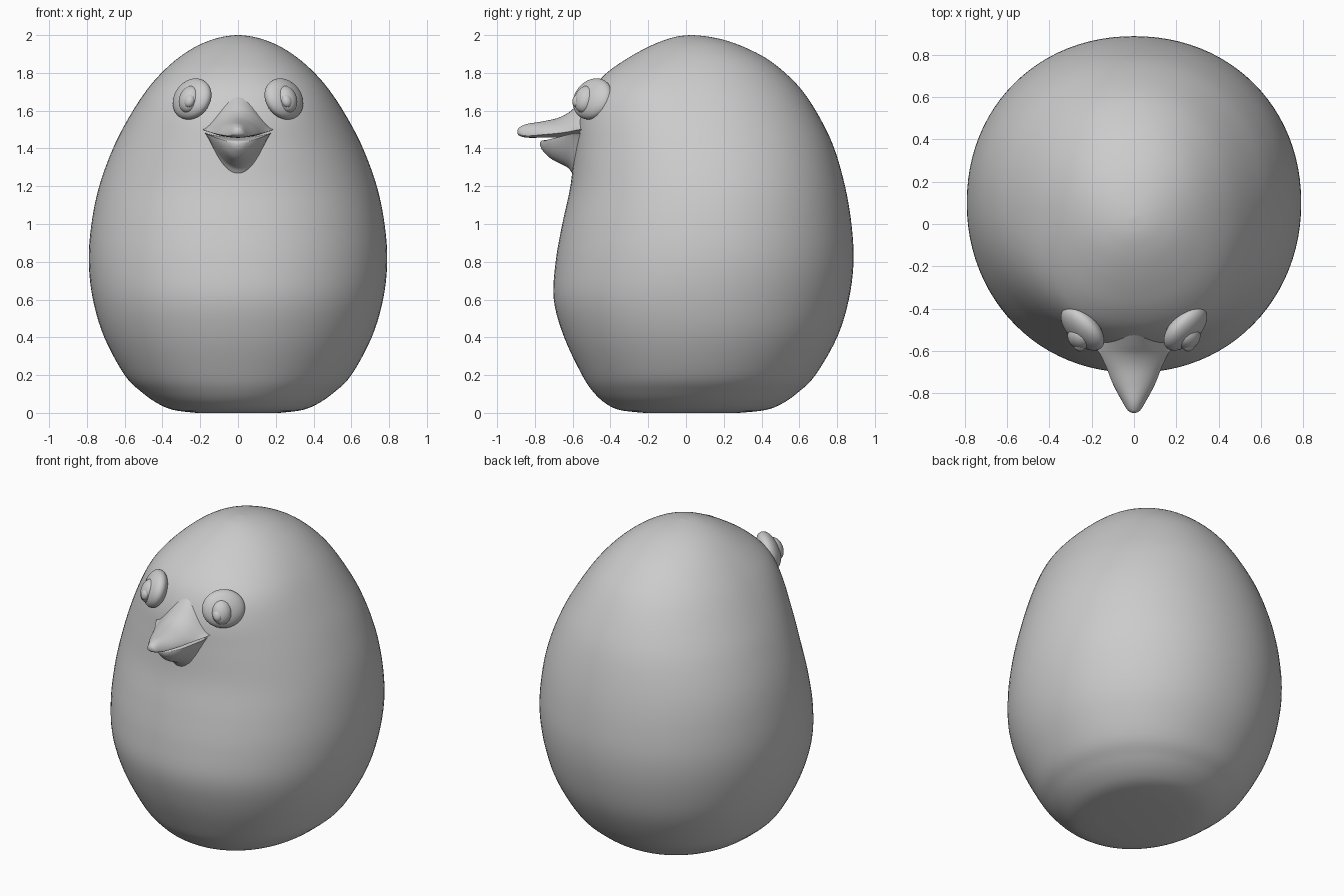
import bpy, bmesh, math
from mathutils import Vector

if "Cube" in bpy.data.objects:
    bpy.data.objects.remove(bpy.data.objects["Cube"])


def smooth_rows(rows, steps):
    """Catmull-Rom interpolation of a short table of section parameters."""
    out = []
    for i in range(len(rows) - 1):
        p0, p1 = rows[max(i - 1, 0)], rows[i]
        p2, p3 = rows[i + 1], rows[min(i + 2, len(rows) - 1)]
        for s in range(steps):
            t = s / steps
            out.append([0.5 * (2 * b + (c - a) * t + (2 * a - 5 * b + 4 * c - d) * t * t
                               + (3 * b - a - 3 * c + d) * t ** 3)
                        for a, b, c, d in zip(p0, p1, p2, p3)])
    out.append(list(rows[-1]))
    return out


def finish(ob, angle=60):
    bpy.ops.object.select_all(action='DESELECT')
    ob.select_set(True)
    bpy.context.view_layer.objects.active = ob
    bpy.ops.object.shade_smooth_by_angle(angle=math.radians(angle))


def loft(name, rings):
    """Skin closed rings of points and cap both ends."""
    bm = bmesh.new()
    loops = [[bm.verts.new(p) for p in ring] for ring in rings]
    n = len(loops[0])
    for a, b in zip(loops, loops[1:]):
        for i in range(n):
            j = (i + 1) % n
            bm.faces.new((a[i], a[j], b[j], b[i]))
    bm.faces.new(loops[0])
    bm.faces.new(loops[-1])
    bmesh.ops.recalc_face_normals(bm, faces=bm.faces)
    mesh = bpy.data.meshes.new(name)
    bm.to_mesh(mesh)
    bm.free()
    ob = bpy.data.objects.new(name, mesh)
    bpy.context.collection.objects.link(ob)
    finish(ob)


# Egg-shaped body: height, half width, front y, back y
body = [
    (0.00, 0.22, -0.22, 0.28), (0.015, 0.34, -0.35, 0.42), (0.05, 0.425, -0.425, 0.51),
    (0.11, 0.51, -0.49, 0.595), (0.20, 0.60, -0.55, 0.685), (0.40, 0.708, -0.645, 0.80),
    (0.60, 0.768, -0.70, 0.862), (0.80, 0.79, -0.69, 0.887), (1.00, 0.776, -0.655, 0.876),
    (1.20, 0.735, -0.612, 0.842), (1.40, 0.662, -0.59, 0.785), (1.56, 0.58, -0.57, 0.71),
    (1.70, 0.49, -0.51, 0.62), (1.80, 0.405, -0.42, 0.525), (1.88, 0.315, -0.305, 0.42),
    (1.94, 0.222, -0.195, 0.30), (1.975, 0.14, -0.11, 0.20), (1.993, 0.07, -0.045, 0.11),
    (2.00, 0.01, 0.02, 0.04)]
N = 96
rings = []
for z, w, f, b in smooth_rows(body, 5):
    c, d = (f + b) / 2, (b - f) / 2
    ring = []
    for i in range(N):
        a = 2 * math.pi * i / N
        # sections are slightly squarish, mostly across the face
        face = 0.22 * math.exp(-((z - 1.72) / 0.13) ** 2) if math.sin(a) < 0 else 0
        p = 2 / (2.08 + face)
        x = math.copysign(abs(math.cos(a)) ** p, math.cos(a))
        y = math.copysign(abs(math.sin(a)) ** p, math.sin(a))
        ring.append((w * x, c + d * y, max(z, 0)))
    rings.append(ring)
loft("body", rings)


# Beak halves: y, half width, mouth height, rise above, drop below, ridge sharpness
def beak(name, rows):
    rings = []
    for y, w, zm, up, down, sharp in smooth_rows(rows, 5):
        ring = []
        for i in range(48):
            t = 2 * math.pi * i / 48
            x, s = w * math.cos(t), math.sin(t)
            curl = 0.03 * (x / 0.17) ** 2       # mouth corners lift
            ring.append((x, y, zm + curl + (up if s > 0 else down) * s * abs(s) ** max(sharp, 0)))
        rings.append(ring)
    loft(name, rings)


beak("upper_beak", [
    (-0.892, 0.010, 1.488, 0.01, 0.01, 0), (-0.88, 0.030, 1.478, 0.035, 0.012, 0),
    (-0.84, 0.055, 1.465, 0.065, 0.008, 0.1), (-0.76, 0.098, 1.463, 0.080, 0.006, 0.3),
    (-0.68, 0.130, 1.463, 0.098, 0.006, 0.6), (-0.62, 0.158, 1.463, 0.128, 0.006, 1.2),
    (-0.57, 0.185, 1.463, 0.172, 0.006, 2.0), (-0.48, 0.21, 1.463, 0.25, 0.006, 2.5)])
beak("lower_beak", [
    (-0.772, 0.012, 1.425, 0.01, 0.01, 0), (-0.76, 0.045, 1.432, 0.010, 0.042, 0.1),
    (-0.72, 0.095, 1.439, 0.008, 0.090, 0.4), (-0.66, 0.135, 1.445, 0.008, 0.128, 0.7),
    (-0.62, 0.160, 1.448, 0.008, 0.155, 1.2), (-0.585, 0.175, 1.45, 0.008, 0.20, 1.8),
    (-0.50, 0.18, 1.45, 0.008, 0.24, 2.2)])


# Eyes: flattened lens, raised pupil and a small glint on each side
def ellipsoid(name, loc, radii, normal):
    bpy.ops.mesh.primitive_uv_sphere_add(segments=40, ring_count=24, location=loc)
    ob = bpy.context.object
    ob.name = name
    ob.scale = radii
    ob.rotation_euler = Vector(normal).to_track_quat('Z', 'Y').to_euler()
    finish(ob)


for side, s in (("left", 1), ("right", -1)):
    normal = (0.68 * s, -0.66, 0.36)
    ellipsoid("eye_" + side, (0.243 * s, -0.494, 1.662), (0.128, 0.114, 0.062), normal)
    ellipsoid("pupil_" + side, (0.257 * s, -0.535, 1.66), (0.060, 0.074, 0.050), normal)
    ellipsoid("glint_" + side, (0.257 * s, -0.573, 1.652), (0.030, 0.036, 0.027), normal)
